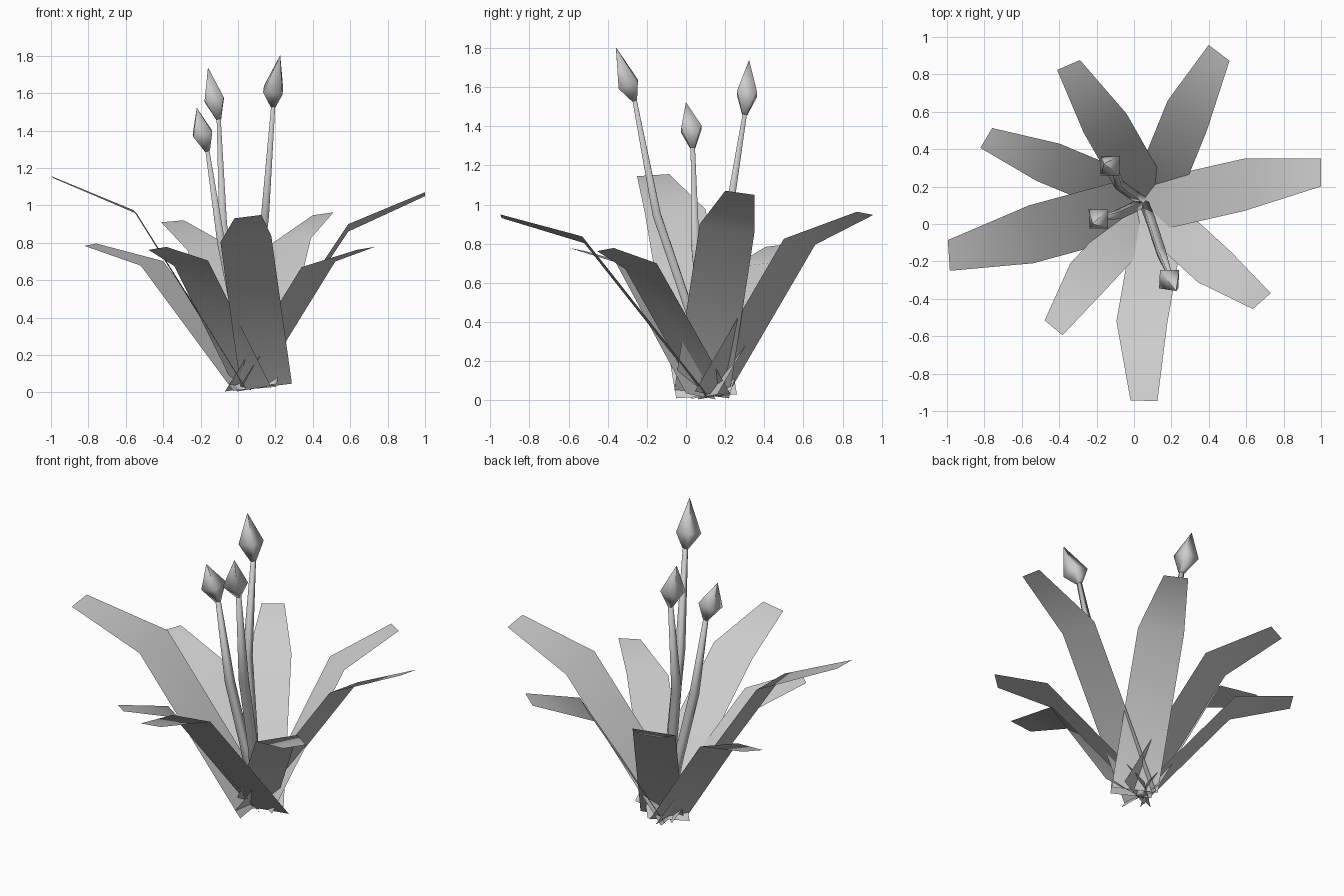
import bpy
from mathutils import Vector

cube = bpy.data.objects.get("Cube")
if cube:
    bpy.data.objects.remove(cube, do_unlink=True)

# One plain grey for the whole plant
grey = bpy.data.materials.new("plain_grey")
grey.use_nodes = True
grey.diffuse_color = (0.6, 0.6, 0.6, 1)
grey.node_tree.nodes["Principled BSDF"].inputs["Base Color"].default_value = grey.diffuse_color


def build(name, verts, faces):
    """Make a smooth-shaded mesh object from generated points."""
    mesh = bpy.data.meshes.new(name)
    mesh.from_pydata([tuple(v) for v in verts], [], faces)
    mesh.materials.append(grey)
    for polygon in mesh.polygons:
        polygon.use_smooth = True
    mesh.update()
    obj = bpy.data.objects.new(name, mesh)
    bpy.context.scene.collection.objects.link(obj)
    return obj


def leaf(name, base, mid, tip, half):
    """A bent blade of two quads that narrows towards its tip."""
    half = Vector(half)
    verts = []
    for centre, scale in ((base, 1), (mid, 1), (tip, 0.53)):
        for side in (-1, 1):
            verts.append(Vector(centre) + half * side * scale)
    faces = [(0, 1, 3, 2), (2, 3, 5, 4)]
    # Turn the blade so that its upper side is the front of the faces
    normal = (verts[1] - verts[0]).cross(verts[3] - verts[0])
    if normal.z < 0:
        faces = [tuple(reversed(face)) for face in faces]
    build(name, verts, faces)


def loft(name, path, radii):
    """A four-sided tube of square rings along a path, closed at both ends."""
    points = [Vector(p) for p in path]
    last = len(points) - 1
    verts, faces = [], []
    for i, (point, radius) in enumerate(zip(points, radii)):
        along = (points[min(i + 1, last)] - points[max(i - 1, 0)]).normalized()
        across = Vector((0, 1, 0)).cross(along).normalized()
        up = along.cross(across)
        for a, b in ((-1, -1), (1, -1), (1, 1), (-1, 1)):
            verts.append(point + (across * a + up * b) * radius)
    for ring in range(last):
        for k in range(4):
            n = (k + 1) % 4
            faces.append((ring * 4 + k, ring * 4 + n, ring * 4 + 4 + n, ring * 4 + 4 + k))
    faces.append((3, 2, 1, 0))
    faces.append(tuple(last * 4 + k for k in range(4)))
    build(name, verts, faces)


# Leaves: base centre, bend centre, tip centre, half width across the blade
leaves = {
    "left_leaf": ((.02, .08, .03), (.59, .21, .88), (1, .275, 1.06), (0, .14, -.02)),
    "back_left_leaf": ((.1, .125, .03), (.285, .58, .81), (.455, .915, .955), (.105, -.08, .015)),
    "back_leaf": ((.09, .11, .02), (-.155, .54, .77), (-.35, .85, .915), (.115, .05, .01)),
    "back_right_leaf": ((.035, .125, .02), (-.46, .33, .69), (-.79, .46, .79), (.06, .1, .012)),
    "right_leaf": ((.04, .105, .02), (-.55, -.055, .965), (-.99, -.168, 1.15), (-.01, .155, .01)),
    "front_right_leaf": ((.085, .075, .02), (-.25, -.285, .69), (-.43, -.555, .77), (.09, -.075, .015)),
    "front_left_leaf": ((.02, .145, .02), (.43, -.23, .685), (.683, -.412, .77), (.09, .08, .015)),
    "front_leaf": ((.152, .1, .03), (.042, -.525, .82), (.053, -.945, .94), (.136, -.005, .017)),
}
for name, parts in leaves.items():
    leaf(name, *parts)

# Flower stalks: root, two bends, bud bottom, widest part of bud, bud tip
flowers = {
    "tall": ((.05, .12, .02), (.09, .02, .45), (.145, -.15, .95),
             (.188, -.262, 1.53), (.188, -.295, 1.615), (.225, -.357, 1.8)),
    "middle": ((.05, .12, .02), (-.01, .16, .45), (-.08, .21, .9),
               (-.103, .3, 1.46), (-.127, .312, 1.565), (-.16, .322, 1.735)),
    "short": ((.05, .12, .02), (-.01, .085, .4), (-.09, .047, .8),
              (-.163, .035, 1.29), (-.19, .027, 1.385), (-.22, 0, 1.52)),
}
for name, path in flowers.items():
    loft(name + "_stem", path[:4], (.02, .021, .021, .011))
    loft(name + "_bud", path[3:], (.013, .052, .001))
